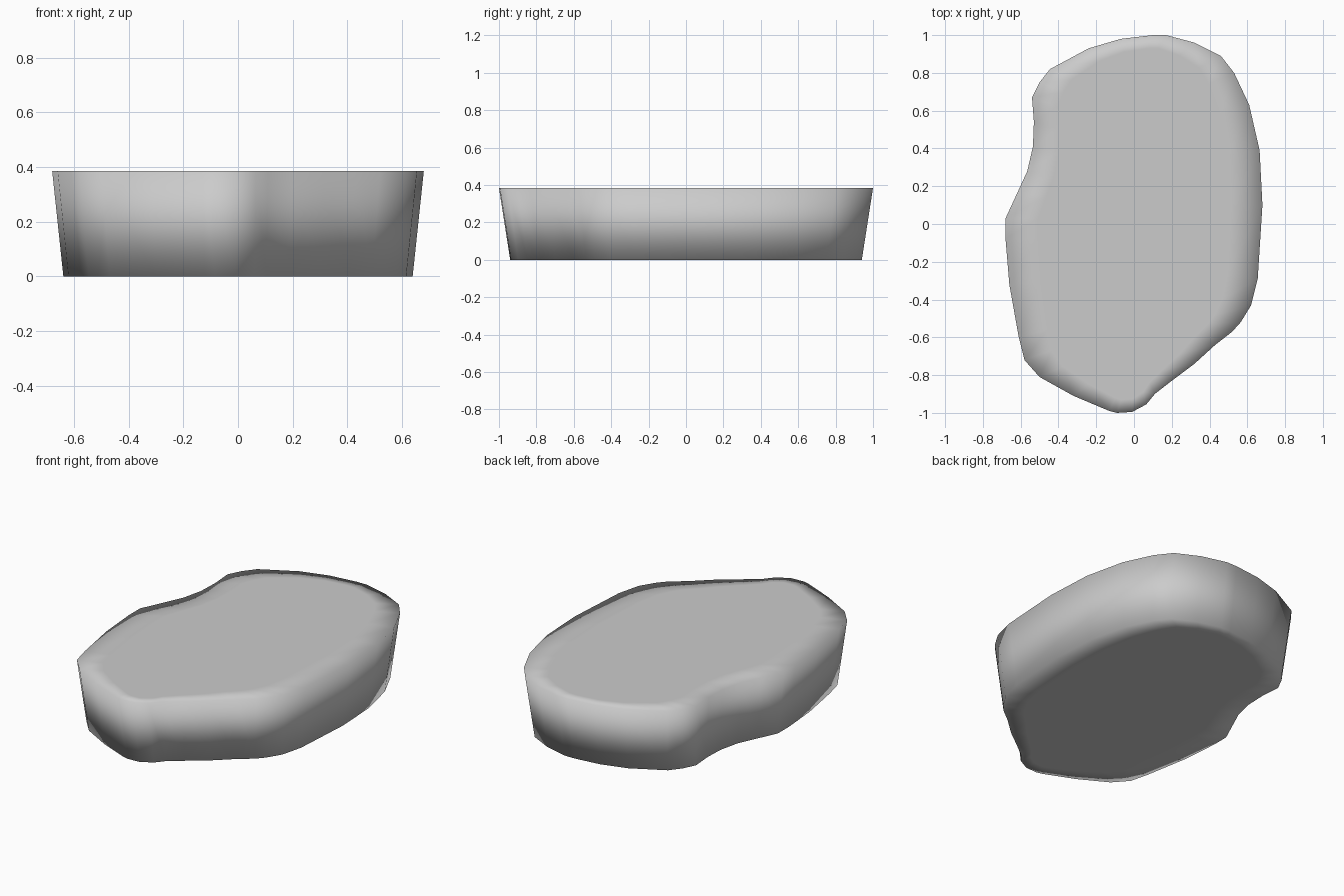
import bpy
import bmesh

HEIGHT = 0.385

# Irregular stone outline at the top rim, counter-clockwise from the back's reverse
outline = [
    (0.10, 1.0), (0.17, 1.0), (0.32, 0.96), (0.46, 0.89), (0.53, 0.80), (0.61, 0.63),
    (0.665, 0.39), (0.68, 0.10), (0.655, -0.29), (0.62, -0.43), (0.565, -0.52),
    (0.52, -0.57), (0.43, -0.64), (0.32, -0.74), (0.20, -0.83), (0.11, -0.90),
    (0.065, -0.955), (-0.01, -0.995), (-0.09, -1.0), (-0.13, -0.99), (-0.32, -0.91),
    (-0.50, -0.81), (-0.58, -0.72), (-0.61, -0.60), (-0.66, -0.32), (-0.68, -0.08),
    (-0.68, 0.03), (-0.62, 0.16), (-0.565, 0.28), (-0.535, 0.41), (-0.53, 0.54),
    (-0.54, 0.67), (-0.50, 0.75), (-0.445, 0.82), (-0.24, 0.93), (-0.07, 0.98),
]

bm = bmesh.new()


def ring(sx, sy, z):
    return [bm.verts.new((x * sx, y * sy, z)) for x, y in outline]


# Rings: bottom inner, bottom rim, top rim, top inner
rings = [ring(0.72, 0.87, 0), ring(0.94, 0.94, 0),
         ring(1, 1, HEIGHT), ring(0.75, 0.93, HEIGHT)]
n = len(outline)
for a, b in zip(rings, rings[1:]):
    for i in range(n):
        j = (i + 1) % n
        bm.faces.new((a[i], a[j], b[j], b[i]))

# Flat top and bottom
bm.faces.new(rings[0])
bm.faces.new(rings[-1])
bmesh.ops.recalc_face_normals(bm, faces=bm.faces)
for f in bm.faces:
    f.smooth = True

mesh = bpy.data.meshes.new("stepping_stone")
bm.to_mesh(mesh)
bm.free()
stone = bpy.data.objects.new("stepping_stone", mesh)
bpy.context.collection.objects.link(stone)
